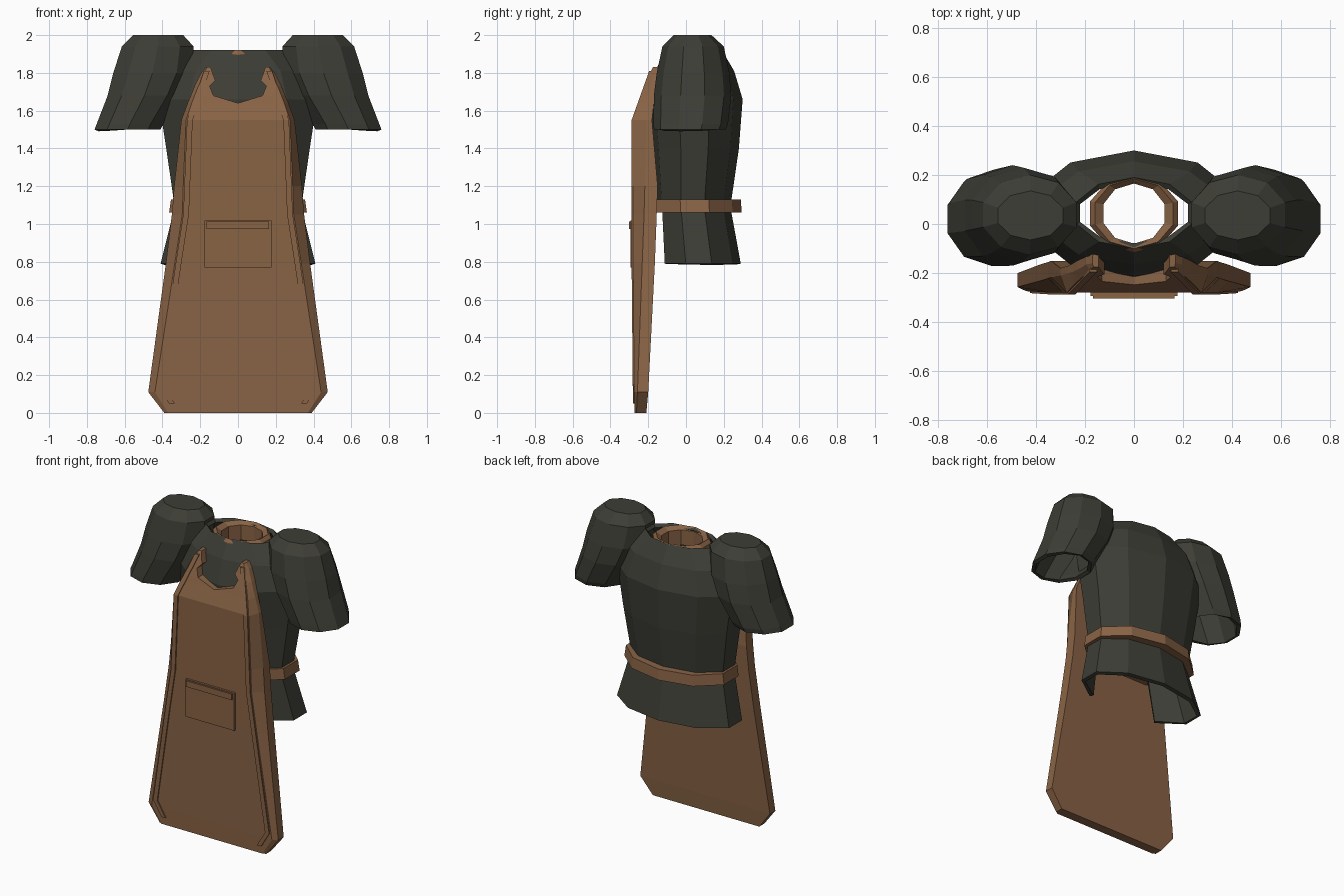
import bpy, bmesh, math

if "Cube" in bpy.data.objects:
    bpy.data.objects.remove(bpy.data.objects["Cube"])


def material(name, rgb):
    m = bpy.data.materials.new(name)
    m.diffuse_color = (*rgb, 1)
    m.use_nodes = True
    m.node_tree.nodes["Principled BSDF"].inputs["Base Color"].default_value = m.diffuse_color
    return m


DARK = material("dark_cloth", (0.047, 0.047, 0.037))
BROWN = material("brown_leather", (0.25, 0.125, 0.06))


def make(name, verts, faces, mat, thick=0, mirror=False):
    bm = bmesh.new()
    vs = [bm.verts.new(v) for v in verts]
    for f in faces:
        bm.faces.new([vs[i] for i in f])
    if not thick:
        bmesh.ops.recalc_face_normals(bm, faces=bm.faces)
    me = bpy.data.meshes.new(name)
    bm.to_mesh(me)
    bm.free()
    me.materials.append(mat)
    ob = bpy.data.objects.new(name, me)
    bpy.context.collection.objects.link(ob)
    if thick:
        s = ob.modifiers.new("thickness", 'SOLIDIFY')
        s.thickness, s.offset = thick, -1
    if mirror:
        s = ob.modifiers.new("mirror", 'MIRROR')
        s.merge_threshold = 0.0005
    return ob


N = 10


def ring(z, x0, x1, y0, y1):
    """Ten-sided ring that fills the given x and y range."""
    pts = []
    for i in range(N):
        a = math.radians(18 + 36 * i)
        pts.append(((x0 + x1) / 2 + (x1 - x0) / 2 * math.cos(a) / math.cos(math.radians(18)),
                    (y0 + y1) / 2 + (y1 - y0) / 2 * math.sin(a), z))
    return pts


def bridge(rows, n, closed=False):
    """Quads between successive closed loops of n points."""
    return [(r * n + i, r * n + (i + 1) % n,
             (r + 1) % rows * n + (i + 1) % n, (r + 1) % rows * n + i)
            for r in range(rows if closed else rows - 1) for i in range(n)]


def box(name, x0, x1, y0, y1, z0, z1, mat):
    v = [(x, y, z) for z in (z0, z1) for x, y in ((x0, y0), (x1, y0), (x1, y1), (x0, y1))]
    return make(name, v, bridge(2, 4) + [(3, 2, 1, 0), (4, 5, 6, 7)], mat)


# Tunic body: open shell, skirt split at the front below the belt
body = [(0.79, 0.41, -0.155, 0.29), (1.09, 0.335, -0.165, 0.235),
        (1.40, 0.38, -0.19, 0.28), (1.66, 0.42, -0.215, 0.30),
        (1.81, 0.365, -0.165, 0.255), (1.92, 0.235, -0.10, 0.19)]
verts = [p for z, hx, y0, y1 in body for p in ring(z, -hx, hx, y0, y1)]
faces = [f for k, f in enumerate(bridge(len(body), N)) if k not in (6, 7)]
make("tunic_body", verts, faces, DARK, thick=0.025)

# Puffed sleeves, open at the bottom
sleeve = [(1.50, 0.41, 0.76, -0.17, 0.21), (1.53, 0.395, 0.748, -0.172, 0.222),
          (1.68, 0.30, 0.69, -0.17, 0.24), (1.80, 0.245, 0.66, -0.155, 0.23),
          (1.94, 0.235, 0.615, -0.125, 0.20), (2.00, 0.29, 0.555, -0.065, 0.135)]
verts = [p for r in sleeve for p in ring(*r)]
n = len(sleeve)
make("sleeves", verts, bridge(n, N) + [tuple(range((n - 1) * N, n * N))], DARK,
     thick=0.025, mirror=True)

# Neck band and belt: closed loops of ten sides
band = [(1.80, 0.18, -0.115, 0.20), (1.90, 0.18, -0.115, 0.20), (1.922, 0.16, -0.10, 0.185),
        (1.90, 0.125, -0.08, 0.165), (1.80, 0.125, -0.08, 0.165)]
make("neck_band", [p for z, hx, y0, y1 in band for p in ring(z, -hx, hx, y0, y1)],
     bridge(len(band), N, True), BROWN)
belt = [(1.06, 0.365, -0.20, 0.295), (1.13, 0.355, -0.20, 0.29),
        (1.13, 0.31, -0.15, 0.22), (1.06, 0.31, -0.15, 0.22)]
make("belt", [p for z, hx, y0, y1 in belt for p in ring(z, -hx, hx, y0, y1)],
     bridge(len(belt), N, True), BROWN)

# Apron half: z, outer x, fold x, inner x, edge y, front y, back y
apron = [(0.00, 0.39, 0.37, 0, -0.262, -0.272, -0.21), (0.11, 0.475, 0.44, 0, -0.257, -0.274, -0.20),
         (0.79, 0.382, 0.335, 0, -0.232, -0.28, -0.165), (1.05, 0.35, 0.295, 0, -0.222, -0.28, -0.155),
         (1.20, 0.338, 0.29, 0, -0.218, -0.28, -0.15), (1.55, 0.30, 0.275, 0, -0.21, -0.28, -0.18),
         (1.64, 0.267, 0.245, 0, -0.20, -0.248, -0.17), (1.68, 0.25, 0.23, 0.13, -0.195, -0.234, -0.16),
         (1.73, 0.23, 0.21, 0.15, -0.185, -0.216, -0.15), (1.76, 0.215, 0.195, 0.12, -0.178, -0.205, -0.14),
         (1.80, 0.195, 0.18, 0.135, -0.165, -0.19, -0.13), (1.83, 0.17, 0.165, 0.145, -0.16, -0.175, -0.12)]
verts = []
for z, w, f, i, ye, yf, yb in apron:
    verts += [(w, yb, z), (w, ye, z), (f, yf, z), (i, yf, z), (i, yb, z)]
n = len(apron)
faces = [q for q in bridge(n, 5) if any(verts[k][0] > 0 for k in q)]
faces += [(0, 1, 2, 3, 4), tuple(range(n * 5 - 5, n * 5))]
make("apron", verts, faces, BROWN, mirror=True)

# Raised edge trim: x, z, front y of the apron there
path = [(0.35, 0.05, -0.273), (0.41, 0.15, -0.274), (0.315, 0.79, -0.28),
        (0.275, 1.05, -0.28), (0.255, 1.55, -0.28), (0.165, 1.81, -0.187)]
verts = []
for x, z, y in path:
    verts += [(x + d, y + e, z) for d, e in ((-0.015, 0.02), (0.015, 0.02), (0.015, -0.008), (-0.015, -0.008))]
n = len(path)
make("apron_trim", verts, bridge(n, 4) + [(0, 1, 2, 3), tuple(range(n * 4 - 4, n * 4))],
     BROWN, mirror=True)

# Pocket with its top hem
box("pocket", -0.178, 0.178, -0.294, -0.27, 0.77, 1.018, BROWN)
box("pocket_hem", -0.168, 0.165, -0.303, -0.27, 0.973, 1.013, BROWN)
